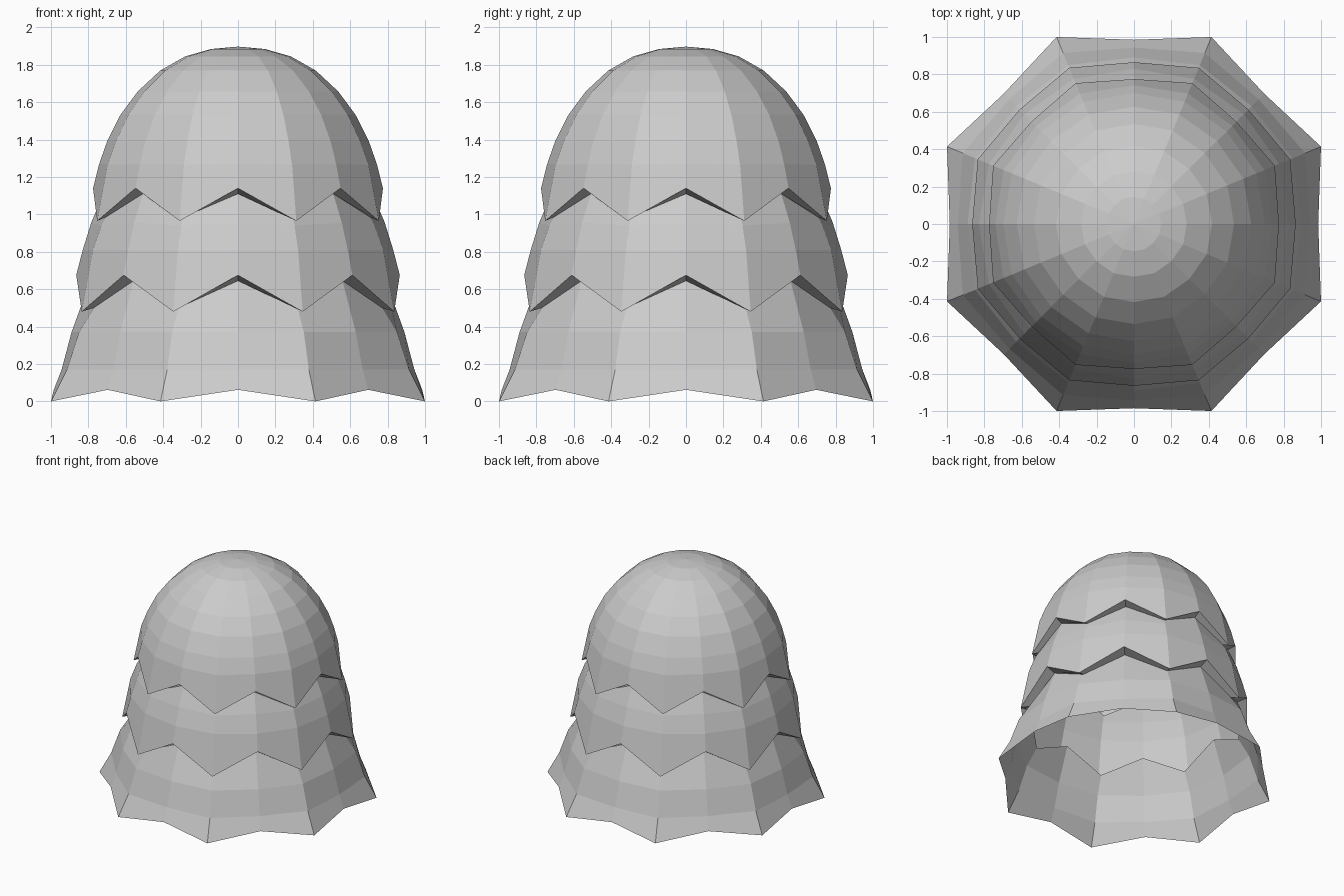
import bpy, bmesh, math

old = bpy.data.objects.get("Cube")
if old:
    bpy.data.objects.remove(old, do_unlink=True)

SIDES = 16
APEX = 1.897

# Rings from hem to crown: (valley radius, valley height, tip radius, tip height)
skirt = [(.985, .062, 1.082, 0), (.943, .17, .99, .17), (.89, .37, .92, .37), (.79, .645, .835, .50)]
middle = [(.865, .675, .904, .48), (.83, .81, .84, .81), (.785, .955, .79, .94), (.72, 1.11, .765, .985)]
dome = [(.775, 1.14, .815, .965), (.742, 1.27, .755, 1.265)]
dome += [(r, z, r * 1.01, z) for r, z in
         [(.70, 1.39), (.627, 1.535), (.535, 1.658), (.417, 1.768), (.282, 1.845), (.145, 1.884)]]

grey = bpy.data.materials.new("light_grey")
grey.use_nodes = True
colour = (.6, .6, .6, 1)
grey.diffuse_color = colour
grey.node_tree.nodes["Principled BSDF"].inputs["Base Color"].default_value = colour

bm = bmesh.new()


def add_ring(valley_r, valley_z, tip_r, tip_z):
    ring = []
    for i in range(SIDES):
        a = math.tau * i / SIDES
        r, z = (tip_r, tip_z) if i % 2 else (valley_r, valley_z)
        ring.append(bm.verts.new((r * math.cos(a), r * math.sin(a), z)))
    return ring


# One continuous shell: each tier folds out under the zigzag hem of the next
rings = [add_ring(*row) for row in skirt + middle + dome]
for low, high in zip(rings, rings[1:]):
    for i in range(SIDES):
        j = (i + 1) % SIDES
        bm.faces.new((low[i], low[j], high[j], high[i]))

# Crown fan
apex = bm.verts.new((0, 0, APEX))
for i in range(SIDES):
    bm.faces.new((rings[-1][i], rings[-1][(i + 1) % SIDES], apex))

mesh = bpy.data.meshes.new("tiered_canopy")
bm.to_mesh(mesh)
bm.free()
mesh.materials.append(grey)
canopy = bpy.data.objects.new("tiered_canopy", mesh)
bpy.context.collection.objects.link(canopy)
